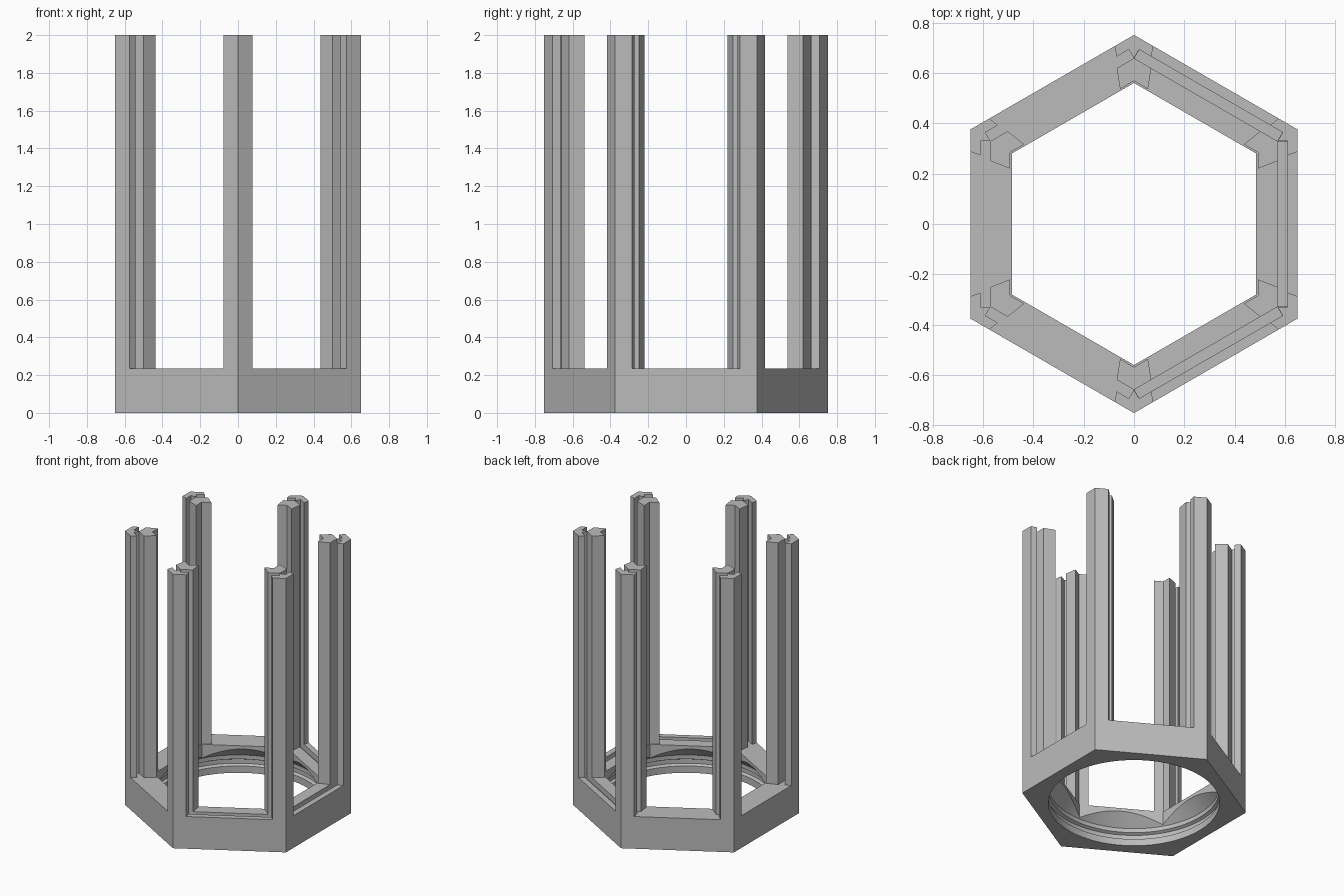
import bpy, bmesh
from math import pi, cos, sin, tan
from mathutils import Matrix, Vector

cube = bpy.data.objects.get("Cube")
if cube:
    bpy.data.objects.remove(cube)

HEIGHT, BASE = 2.0, 0.235
OUTER, SLOT_OUT, SLOT_IN, INNER = 0.65, 0.61, 0.57, 0.485   # distances of flats
BORE, SLOT_DEPTH = 0.567, 0.04

grey = bpy.data.materials.new("plain_grey")
grey.use_nodes = True
grey.diffuse_color = (0.5, 0.5, 0.5, 1)
grey.node_tree.nodes["Principled BSDF"].inputs["Base Color"].default_value = (0.5, 0.5, 0.5, 1)


def make_object(name, bm):
    bmesh.ops.recalc_face_normals(bm, faces=bm.faces)
    mesh = bpy.data.meshes.new(name)
    bm.to_mesh(mesh)
    bm.free()
    mesh.materials.append(grey)
    obj = bpy.data.objects.new(name, mesh)
    bpy.context.collection.objects.link(obj)
    return obj


def add_prism(bm, outline, z0, z1):
    face = bm.faces.new([bm.verts.new((x, y, z0)) for x, y in outline])
    up = bmesh.ops.extrude_face_region(bm, geom=[face], use_keep_orig=True)["geom"]
    verts = [v for v in up if isinstance(v, bmesh.types.BMVert)]
    bmesh.ops.translate(bm, verts=verts, vec=(0, 0, z1 - z0))


def hexagon(flat):
    r = flat / cos(pi / 6)
    return [(r * sin(k * pi / 3), r * cos(k * pi / 3)) for k in range(6)]


def hex_prism(name, flat, z0, z1):
    bm = bmesh.new()
    add_prism(bm, hexagon(flat), z0, z1)
    return make_object(name, bm)


def cut(target, cutter):
    cutter.hide_render = True
    mod = target.modifiers.new("cut", "BOOLEAN")
    mod.operation, mod.solver, mod.object = "DIFFERENCE", "EXACT", cutter
    bpy.context.view_layer.objects.active = target
    bpy.ops.object.modifier_apply(modifier=mod.name)
    bpy.data.objects.remove(cutter)


# Hexagonal base with a hexagonal opening
base = hex_prism("base", OUTER, 0, BASE)
cut(base, hex_prism("opening_cutter", INNER, -0.1, 0.5))

# Round bore with a retaining groove and a conical shoulder
profile = [(0, -0.1), (BORE, -0.1), (BORE, 0.05), (BORE + 0.02, 0.06),
           (BORE + 0.02, 0.09), (BORE, 0.1), (BORE, 0.13), (0.44, 0.257), (0, 0.257)]
bm = bmesh.new()
verts = [bm.verts.new((r, 0, z)) for r, z in profile]
edges = [bm.edges.new(pair) for pair in zip(verts, verts[1:])]
bmesh.ops.spin(bm, geom=verts + edges, cent=(0, 0, 0), axis=(0, 0, 1),
               angle=2 * pi, steps=96, use_duplicate=False)
bmesh.ops.remove_doubles(bm, verts=bm.verts, dist=0.0001)
cut(base, make_object("bore_cutter", bm))

# Panel slot along each side of the base top
for k in range(6):
    half = SLOT_IN * tan(pi / 6) - 0.001
    bm = bmesh.new()
    add_prism(bm, [(SLOT_IN, -half), (SLOT_OUT, -half), (SLOT_OUT, half), (SLOT_IN, half)],
              BASE - SLOT_DEPTH, BASE + 0.1)
    bm.transform(Matrix.Rotation(k * pi / 3, 4, "Z"))
    cut(base, make_object("slot_cutter", bm))


# Corner posts: an outer and an inner rail that meet between the panel slots
def on_side(flat, along):
    """Point on the side right of the +y corner, 'along' away from that side's middle."""
    normal = Vector((sin(pi / 6), cos(pi / 6)))
    tangent = Vector((-normal.y, normal.x))
    return tuple(normal * flat + tangent * along)


def mirrored(half):
    """Close an outline whose first and last points lie on x = 0."""
    return half + [(-x, y) for x, y in half[-2:0:-1]]


corner = SLOT_IN * tan(pi / 6)
meeting = (0, SLOT_IN / cos(pi / 6))
outer_rail = mirrored([(0, OUTER / cos(pi / 6)), on_side(OUTER, 0.287),
                       on_side(SLOT_OUT, 0.273), on_side(SLOT_OUT, corner), meeting])
inner_rail = mirrored([meeting, on_side(SLOT_IN, 0.25), on_side(0.492, 0.22),
                       (0, 0.492 / cos(pi / 6))])

names = ["back", "back_right", "front_right", "front", "front_left", "back_left"]
for k, name in enumerate(names):
    for part, outline in (("outer_rail", outer_rail), ("inner_rail", inner_rail)):
        bm = bmesh.new()
        add_prism(bm, outline, BASE, HEIGHT)
        bm.transform(Matrix.Rotation(k * pi / 3, 4, "Z"))
        make_object(f"{name}_{part}", bm)

# Smooth the round bore, keep every edge crisp
bpy.ops.object.select_all(action="DESELECT")
base.select_set(True)
bpy.context.view_layer.objects.active = base
bpy.ops.object.shade_smooth_by_angle(angle=pi / 9)
